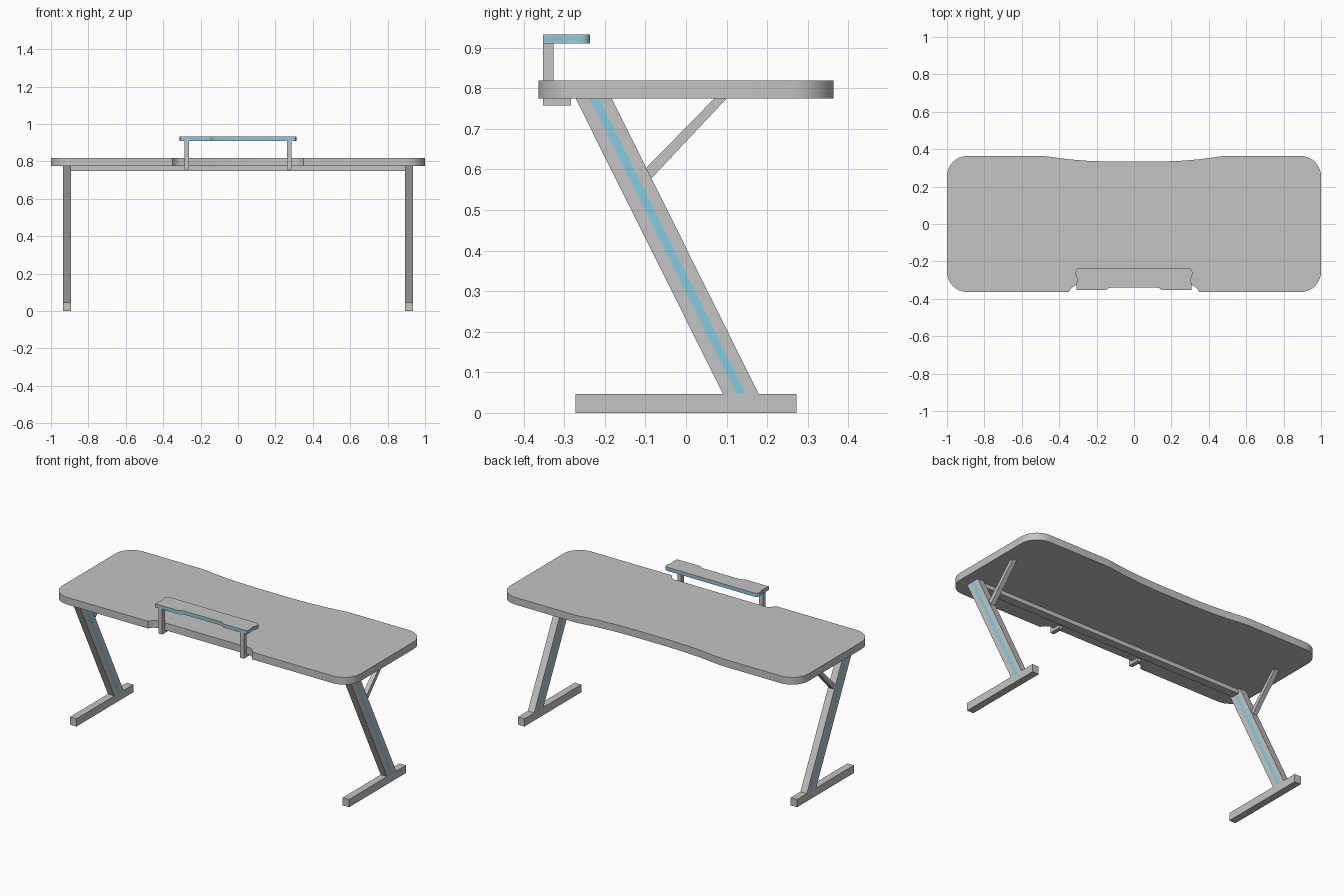
import bpy, bmesh, math
from mathutils import Vector

if "Cube" in bpy.data.objects:
    bpy.data.objects.remove(bpy.data.objects["Cube"])


def material(name, rgb):
    m = bpy.data.materials.new(name)
    m.diffuse_color = (*rgb, 1)
    m.use_nodes = True
    m.node_tree.nodes["Principled BSDF"].inputs["Base Color"].default_value = m.diffuse_color
    return m


GREY = material("grey", (0.55, 0.55, 0.55))
BLUE = material("light blue", (0.23, 0.6, 0.75))


def finish(name, bm, smooth=False):
    bmesh.ops.recalc_face_normals(bm, faces=bm.faces)
    me = bpy.data.meshes.new(name)
    bm.to_mesh(me)
    bm.free()
    me.materials.append(GREY)
    me.materials.append(BLUE)
    ob = bpy.data.objects.new(name, me)
    bpy.context.collection.objects.link(ob)
    if smooth:
        bpy.ops.object.select_all(action='DESELECT')
        bpy.context.view_layer.objects.active = ob
        ob.select_set(True)
        bpy.ops.object.shade_smooth_by_angle(angle=math.radians(30))
    return ob


def box(name, x, y, z):
    bm = bmesh.new()
    bmesh.ops.create_cube(bm, size=1)
    for v in bm.verts:
        v.co = [(a + b) / 2 + c * (b - a) for (a, b), c in zip((x, y, z), v.co)]
    return finish(name, bm)


def slab(name, half, levels, blue_band=None):
    """Mirror a half outline (front to back, x > 0) and stack it over z levels."""
    outline = half + [(-x, y) for x, y in reversed(half)]
    bm = bmesh.new()
    rings = [[bm.verts.new((x, y, z)) for x, y in outline] for z in levels]
    bm.faces.new(rings[0])
    bm.faces.new(rings[-1])
    n = len(outline)
    for k in range(len(rings) - 1):
        for i in range(n):
            j = (i + 1) % n
            f = bm.faces.new((rings[k][i], rings[k][j], rings[k + 1][j], rings[k + 1][i]))
            f.material_index = int(k == blue_band)
    return finish(name, bm, smooth=True)


def side_prism(name, profile, x0, x1):
    """Extrude a (y, z) profile along x."""
    bm = bmesh.new()
    f = bm.faces.new([bm.verts.new((x0, y, z)) for y, z in profile])
    ext = bmesh.ops.extrude_face_region(bm, geom=[f])["geom"]
    bmesh.ops.translate(bm, verts=[g for g in ext if isinstance(g, bmesh.types.BMVert)],
                        vec=(x1 - x0, 0, 0))
    return name, bm


def arc(cx, cy, r, a0, a1, n=10):
    return [(cx + r * math.cos(math.radians(a0 + (a1 - a0) * i / n)),
             cy + r * math.sin(math.radians(a0 + (a1 - a0) * i / n))) for i in range(n + 1)]


# Desktop with front notch, rounded corners and a shallow dip at the back
D = 0.364
top = [(0.31, -0.327), (0.333, -0.34), (0.35, -D)]
top += arc(0.89, -D + 0.11, 0.11, -90, 0) + arc(0.89, D - 0.11, 0.11, 0, 90)
top += [(0.5, D), (0.46, 0.361), (0.41, 0.354), (0.35, 0.346), (0.24, 0.337), (0.1, 0.333)]
slab("desktop", top, (0.775, 0.819))

# Raised shelf with a blue band round its edge
shelf = [(0.12, -0.339), (0.135, -0.343), (0.15, -0.353), (0.308, -0.353), (0.308, -0.32),
         (0.304, -0.305), (0.304, -0.29), (0.312, -0.27)]
shelf += arc(0.292, -0.257, 0.02, 0, 90, 6)
slab("shelf", shelf, (0.91, 0.9155, 0.927, 0.932), blue_band=1)

# Crossbar under the desktop
box("crossbar", (-0.895, 0.895), (-0.245, -0.195), (0.75, 0.776))

LO, HI = 0.045, 0.775
for s, side in ((-1, "left"), (1, "right")):
    # Shelf post and the clamp foot under the desktop
    px = sorted((s * 0.262, s * 0.286))
    box(side + "_shelf_post", px, (-0.353, -0.327), (0.757, 0.911))
    box(side + "_shelf_clamp", px, (-0.327, -0.284), (0.757, 0.775))

    # Floor foot
    lx = sorted((s * 0.893, s * 0.936))
    box(side + "_foot", lx, (-0.272, 0.272), (0, 0.047))

    # Slanted leg, cut along its length for the blue stripe on both sides
    name, bm = side_prism(side + "_leg", [(0.092, LO), (0.18, LO), (-0.183, HI), (-0.272, HI)], *lx)
    normal = Vector((0, HI - LO, 0.363))
    for y in (0.125, 0.148):
        bmesh.ops.bisect_plane(bm, geom=bm.verts[:] + bm.edges[:] + bm.faces[:],
                               plane_co=(0, y, LO), plane_no=normal)
    bm.normal_update()
    for f in bm.faces:
        c = f.calc_center_median()
        across = (c - Vector((0, 0.1365, LO))).dot(normal) / normal.y
        f.material_index = int(abs(f.normal.x) > 0.9 and abs(across) < 0.011)
    finish(name, bm)

    # Diagonal brace
    mid = s * 0.9145
    finish(*side_prism(side + "_brace", [(-0.1, 0.602), (-0.087, 0.576), (0.1, HI), (0.07, HI)],
                       mid - 0.014, mid + 0.014))
